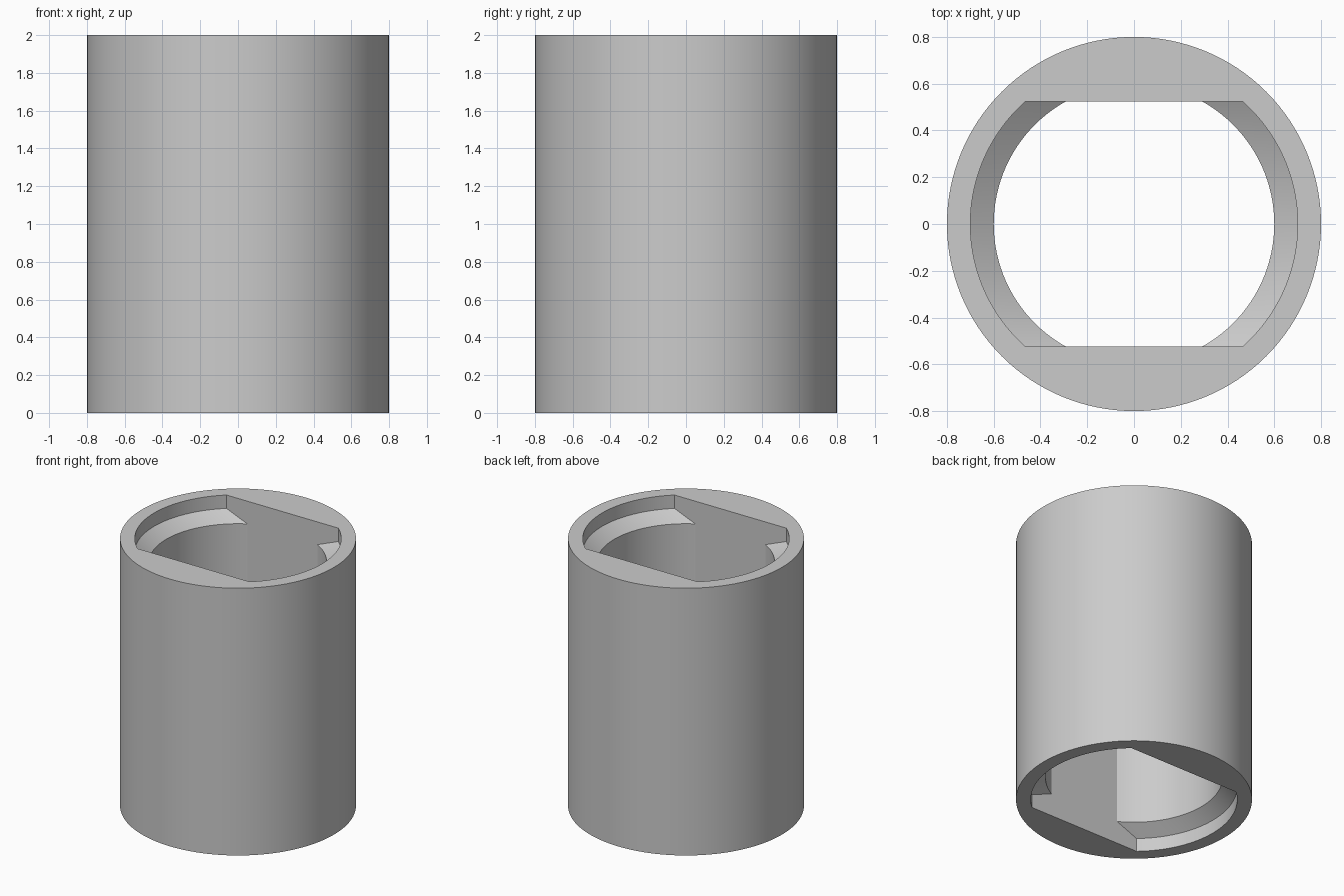
import bpy
import bmesh
from math import asin, cos, sin, pi

cube = bpy.data.objects.get("Cube")
if cube:
    bpy.data.objects.remove(cube, do_unlink=True)

HEIGHT, OUTER, FLAT = 2.0, 0.8, 0.525
SEGMENTS, ARC = 128, 40

grey = bpy.data.materials.new("plain grey")
grey.use_nodes = True
colour = (0.6, 0.6, 0.6, 1)
grey.diffuse_color = colour
grey.node_tree.nodes["Principled BSDF"].inputs["Base Color"].default_value = colour

bm = bmesh.new()


def outer_ring(z):
    angles = [2 * pi * i / SEGMENTS for i in range(SEGMENTS)]
    return [bm.verts.new((OUTER * cos(a), OUTER * sin(a), z)) for a in angles]


def bore_ring(z, radius):
    """Circle with its front and back cut off by two parallel flats."""
    limit = asin(FLAT / radius)
    arc = [limit * (2 * i / ARC - 1) for i in range(ARC + 1)]
    angles = arc + [a + pi for a in arc]
    return [bm.verts.new((radius * cos(a), radius * sin(a), z)) for a in angles]


def skin(rings):
    for low, high in zip(rings, rings[1:]):
        for i in range(len(low)):
            j = (i + 1) % len(low)
            bm.faces.new((low[i], low[j], high[j], high[i]))


def ring_edges(ring):
    return [bm.edges.get((ring[i - 1], ring[i])) for i in range(len(ring))]


# Outer wall
outside = [outer_ring(z) for z in (0, HEIGHT)]
skin(outside)

# Bore with a wider mouth and a sloping shoulder at each end
mouth = [(0, 0.7), (0.1, 0.7), (0.17, 0.6)]
levels = mouth + [(HEIGHT - z, r) for z, r in reversed(mouth)]
inside = [bore_ring(z, r) for z, r in levels]
skin(inside)

# Flat end rims
for k in (0, -1):
    bmesh.ops.triangle_fill(bm, use_beauty=True,
                            edges=ring_edges(outside[k]) + ring_edges(inside[k]))
bmesh.ops.recalc_face_normals(bm, faces=bm.faces)

mesh = bpy.data.meshes.new("sleeve")
bm.to_mesh(mesh)
bm.free()
mesh.materials.append(grey)
sleeve = bpy.data.objects.new("sleeve", mesh)
bpy.context.collection.objects.link(sleeve)

bpy.ops.object.select_all(action='DESELECT')
sleeve.select_set(True)
bpy.context.view_layer.objects.active = sleeve
bpy.ops.object.shade_smooth_by_angle(angle=pi / 6)
